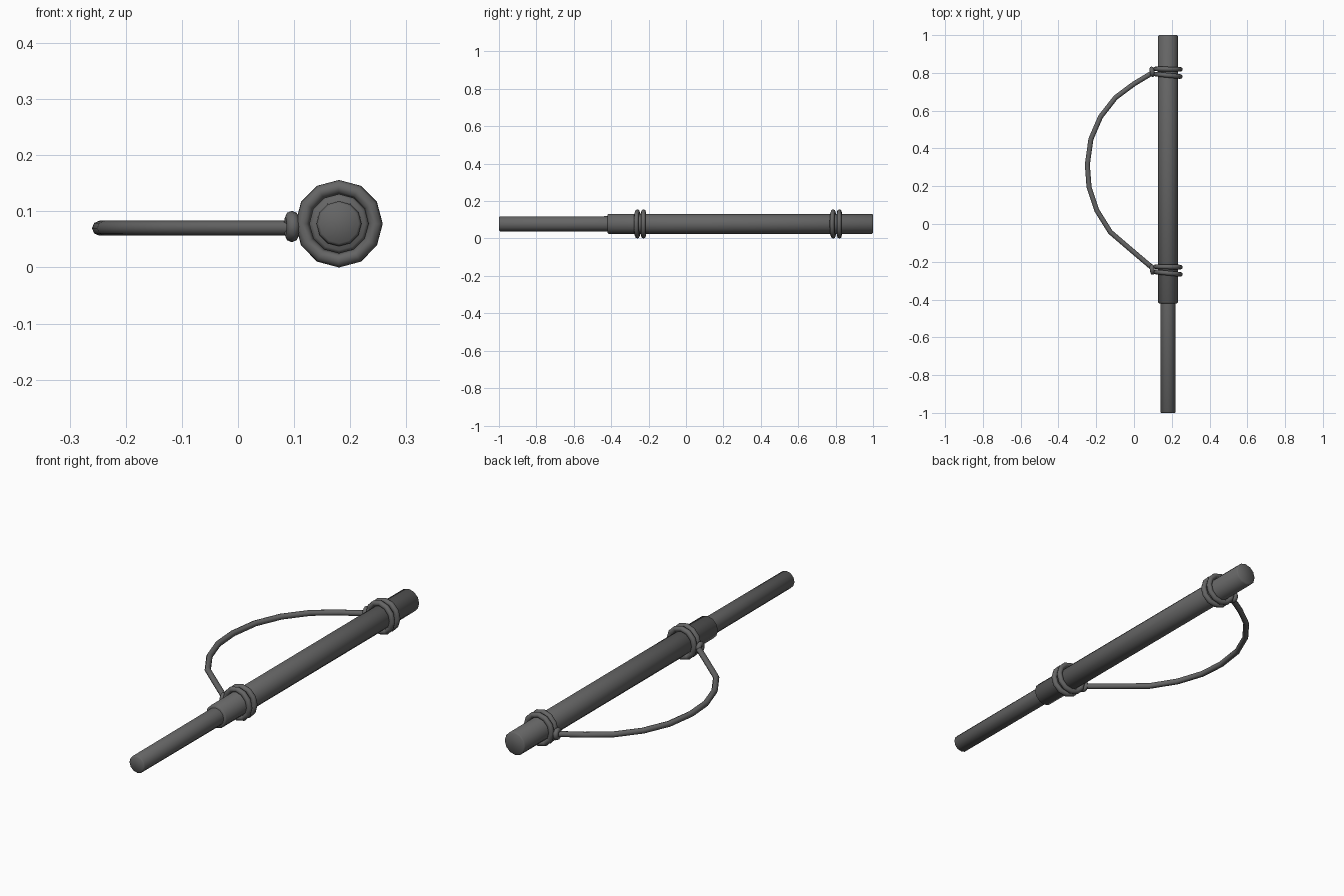
import bpy, bmesh, math

if "Cube" in bpy.data.objects:
    bpy.data.objects.remove(bpy.data.objects["Cube"])

CX, CZ = 0.18, 0.078  # axis of the shaft

dark = bpy.data.materials.new("dark_grey")
dark.diffuse_color = (0.13, 0.13, 0.13, 1)
dark.use_nodes = True
dark.node_tree.nodes["Principled BSDF"].inputs["Base Color"].default_value = dark.diffuse_color


def finish(obj, name):
    obj.name = name
    obj.data.materials.clear()
    obj.data.materials.append(dark)
    bpy.ops.object.select_all(action='DESELECT')
    obj.select_set(True)
    bpy.context.view_layer.objects.active = obj
    bpy.ops.object.shade_smooth_by_angle(angle=math.radians(65))


def lathe(name, profile, sides=12):
    """Closed solid from (y, radius) rings around the shaft axis."""
    bm = bmesh.new()
    rings = []
    for y, r in profile:
        rings.append([bm.verts.new((CX + r * math.cos(2 * math.pi * i / sides), y,
                                    CZ + r * math.sin(2 * math.pi * i / sides)))
                      for i in range(sides)])
    for a, b in zip(rings, rings[1:]):
        for i in range(sides):
            j = (i + 1) % sides
            bm.faces.new((a[i], a[j], b[j], b[i]))
    bm.faces.new(rings[0])
    bm.faces.new(rings[-1])
    bmesh.ops.recalc_face_normals(bm, faces=bm.faces)
    mesh = bpy.data.meshes.new(name)
    bm.to_mesh(mesh)
    bm.free()
    obj = bpy.data.objects.new(name, mesh)
    bpy.context.collection.objects.link(obj)
    finish(obj, name)


def ring(name, loc, rot, major, minor):
    bpy.ops.mesh.primitive_torus_add(location=loc, rotation=rot, major_radius=major,
                                     minor_radius=minor, major_segments=12, minor_segments=8)
    finish(bpy.context.object, name)


# Thick grip tube and thin rod
lathe("grip_tube", [(-0.42, 0.047), (-0.415, 0.053), (0.995, 0.053), (1.0, 0.048)])
lathe("thin_rod", [(-1.0, 0.035), (-0.995, 0.040), (-0.40, 0.041)])

# Two cord wraps and a knot at each end of the cord
for end, y in (("front", -0.249), ("back", 0.798)):
    ring(end + "_wrap_level", (CX, y + 0.022, CZ), (math.pi / 2, 0, -0.02), 0.0655, 0.0125)
    ring(end + "_wrap_tilted", (CX, y - 0.011, CZ), (math.pi / 2, 0, -0.10), 0.0655, 0.0125)
    ring(end + "_knot", (0.096, y + 0.008, 0.073), (0, math.pi / 2, 0.15), 0.016, 0.012)

# Slack cord bowing out to the side
path = [(0.105, -0.238), (0.085, -0.222), (0.0, -0.15), (-0.125, -0.043), (-0.197, 0.072),
        (-0.238, 0.195), (-0.247, 0.315), (-0.228, 0.45), (-0.177, 0.568), (-0.097, 0.67),
        (0.0, 0.742), (0.085, 0.793), (0.105, 0.808)]
curve = bpy.data.curves.new("cord", 'CURVE')
curve.dimensions = '3D'
curve.bevel_depth = 0.0133
curve.bevel_resolution = 2
curve.use_fill_caps = True
spline = curve.splines.new('POLY')
spline.points.add(len(path) - 1)
for p, (x, y) in zip(spline.points, path):
    p.co = (x, y, 0.07, 1)
cord = bpy.data.objects.new("cord", curve)
bpy.context.collection.objects.link(cord)
bpy.ops.object.select_all(action='DESELECT')
cord.select_set(True)
bpy.context.view_layer.objects.active = cord
bpy.ops.object.convert(target='MESH')
finish(bpy.context.object, "cord")
